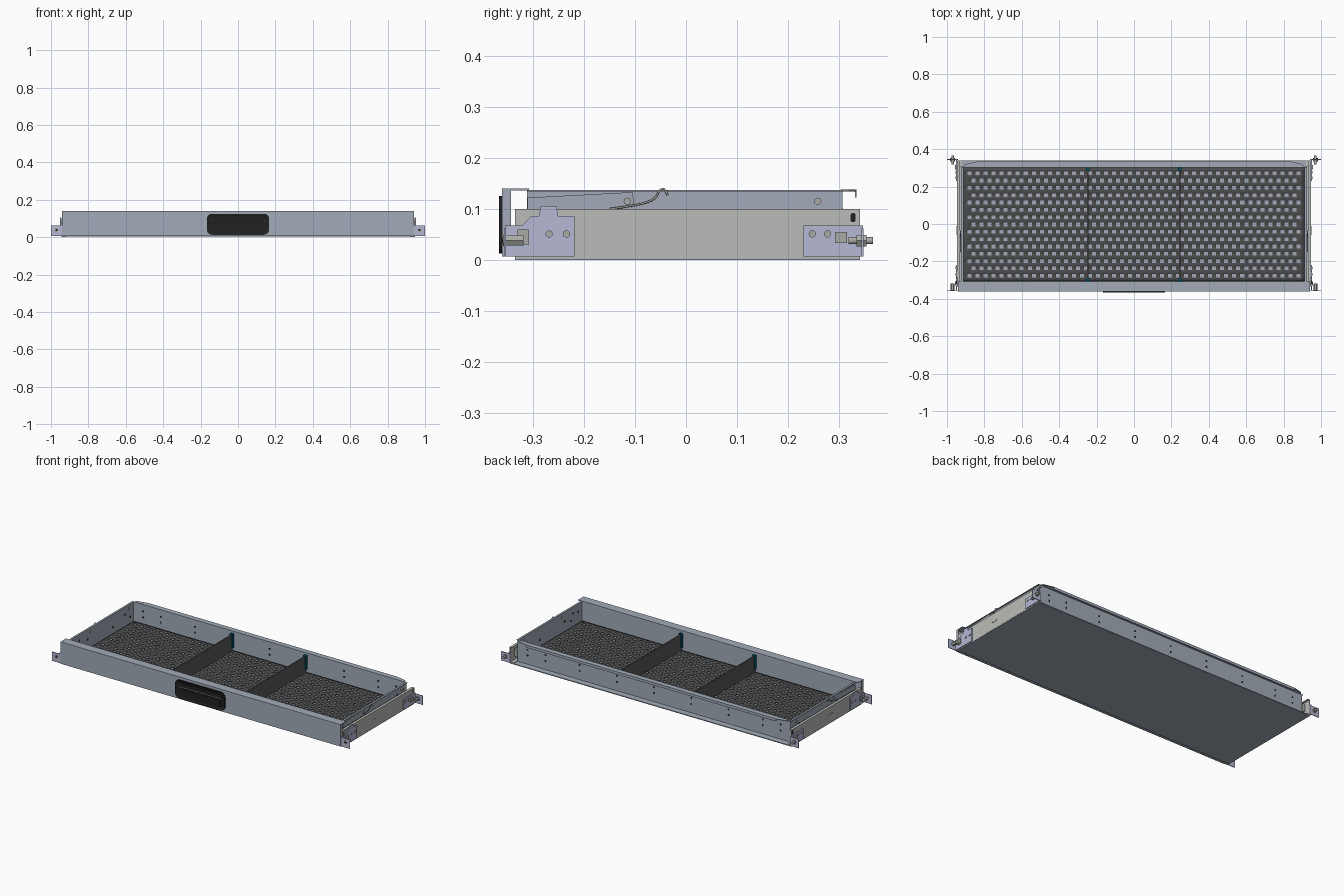
import bpy, bmesh, math
from mathutils import Vector

if "Cube" in bpy.data.objects:
    bpy.data.objects.remove(bpy.data.objects["Cube"])


def material(name, rgb):
    m = bpy.data.materials.new(name)
    m.diffuse_color = (*rgb, 1)
    m.use_nodes = True
    m.node_tree.nodes["Principled BSDF"].inputs["Base Color"].default_value = m.diffuse_color
    return m


STEEL = material("blue_grey_steel", (0.36, 0.41, 0.48))
RAIL = material("rail_grey", (0.5, 0.5, 0.48))
BRACKET = material("bracket_lavender", (0.46, 0.48, 0.66))
MAT = material("mat_rubber", (0.07, 0.07, 0.07))
DIVIDER = material("divider_grey", (0.1, 0.1, 0.1))
TEAL = material("clip_teal", (0.0, 0.09, 0.15))
BLACK = material("handle_black", (0.015, 0.015, 0.015))
BOLT = material("bolt_grey", (0.4, 0.4, 0.38))


def finish(name, bm, mat):
    bmesh.ops.recalc_face_normals(bm, faces=bm.faces)
    me = bpy.data.meshes.new(name)
    bm.to_mesh(me)
    bm.free()
    ob = bpy.data.objects.new(name, me)
    bpy.context.collection.objects.link(ob)
    me.materials.append(mat)
    return ob


def prism(name, pts, axis, a, b, mat):
    """Extrude a 2D outline along an axis: x -> (y,z), y -> (x,z), z -> (x,y)."""
    def place(p, t):
        return {"x": (t, p[0], p[1]), "y": (p[0], t, p[1]), "z": (p[0], p[1], t)}[axis]
    bm = bmesh.new()
    f = bm.faces.new([bm.verts.new(place(p, a)) for p in pts])
    ext = bmesh.ops.extrude_face_region(bm, geom=[f], use_keep_orig=True)
    vs = [v for v in ext["geom"] if isinstance(v, bmesh.types.BMVert)]
    bmesh.ops.translate(bm, verts=vs, vec=Vector(place((0, 0), b - a)))
    return finish(name, bm, mat)


def box(name, x0, x1, y0, y1, z0, z1, mat=STEEL):
    return prism(name, [(x0, y0), (x1, y0), (x1, y1), (x0, y1)], "z", z0, z1, mat)


def disc(name, axis, c, r, a, b, mat=BOLT, n=16):
    pts = [(c[0] + r * math.cos(2 * math.pi * i / n), c[1] + r * math.sin(2 * math.pi * i / n))
           for i in range(n)]
    return prism(name, pts, axis, a, b, mat)


def rounded(cx, cz, w, h, r, n=5):
    pts = []
    for k, (sx, sz) in enumerate([(1, 1), (-1, 1), (-1, -1), (1, -1)]):
        for i in range(n + 1):
            t = math.pi / 2 * (k + i / n)
            pts.append((cx + sx * (w / 2 - r) + r * math.cos(t),
                        cz + sz * (h / 2 - r) + r * math.sin(t)))
    return pts


# Bottom cover and drawer tray
box("bottom_cover", -0.945, 0.945, -0.335, 0.34, 0, 0.005)
box("tray_floor", -0.915, 0.915, -0.31, 0.306, 0.012, 0.016)
box("back_wall", -0.915, 0.915, 0.302, 0.306, 0.007, 0.137)
prism("back_wall_flange", [(-0.915, 0.302), (0.915, 0.302), (0.9, 0.32), (0.84, 0.334),
                           (-0.84, 0.334), (-0.9, 0.32)], "z", 0.134, 0.138, STEEL)
box("back_wall_lip", -0.84, 0.84, 0.331, 0.334, 0.122, 0.137)

# Folded front panel
box("front_skin", -0.94, 0.94, -0.36, -0.356, 0.007, 0.14)
box("front_top_flange", -0.94, 0.94, -0.36, -0.307, 0.136, 0.14)
box("front_bottom_flange", -0.94, 0.94, -0.36, -0.338, 0.007, 0.011)
box("front_inner_wall", -0.915, 0.915, -0.311, -0.307, 0.012, 0.137)

# Perforated mat with staggered holes
NX, NY = 85, 31
bm = bmesh.new()
grid = [[bm.verts.new((-0.911 + 1.822 * i / NX, -0.306 + 0.607 * j / NY, 0.016))
         for i in range(NX + 1)] for j in range(NY + 1)]
for j in range(NY):
    for i in range(NX):
        hole = j % 2 == 1 and (i + j // 2) % 2 == 1 and 0 < i < NX - 1
        if not hole:
            bm.faces.new((grid[j][i], grid[j][i + 1], grid[j + 1][i + 1], grid[j + 1][i]))
mat_ob = finish("perforated_mat", bm, MAT)
sol = mat_ob.modifiers.new("thickness", "SOLIDIFY")
sol.thickness, sol.offset = 0.005, 0
mat_ob.location.z = 0.0028

# Dividers with end clips
for x in (-0.248, 0.245):
    box("divider", x - 0.004, x + 0.004, -0.305, 0.295, 0.021, 0.12, DIVIDER)
    box("divider_rear_clip", x - 0.009, x + 0.009, 0.287, 0.302, 0.04, 0.125, TEAL)
    box("divider_front_clip", x - 0.009, x + 0.009, -0.307, -0.292, 0.04, 0.125, TEAL)

# Holes along the back wall, drawn as dark plugs through the sheet
for x in (-0.85, -0.73, -0.5, -0.25, 0, 0.25, 0.5, 0.73, 0.85):
    for z in (0.06, 0.095):
        disc("back_wall_hole", "y", (x, z), 0.006, 0.3012, 0.3068, BLACK, 12)

# Handle: recessed escutcheon with grip bar
pts = rounded(0, 0.069, 0.334, 0.112, 0.028)
bm = bmesh.new()
face = bm.faces.new([bm.verts.new((p[0], -0.358, p[1])) for p in pts])
r = bmesh.ops.extrude_face_region(bm, geom=[face], use_keep_orig=True)
bmesh.ops.translate(bm, verts=[v for v in r["geom"] if isinstance(v, bmesh.types.BMVert)],
                    vec=(0, -0.008, 0))
front = min((f for f in bm.faces), key=lambda f: f.calc_center_median().y)
bmesh.ops.recalc_face_normals(bm, faces=bm.faces)
bmesh.ops.inset_individual(bm, faces=[front], thickness=0.012)
bmesh.ops.translate(bm, verts=list(front.verts), vec=(0, 0.005, 0))
finish("handle_surround", bm, BLACK)
prism("handle_grip", rounded(0, 0.098, 0.3, 0.026, 0.01), "y", -0.3655, -0.36, BLACK)
prism("handle_lower_plate", rounded(0, 0.05, 0.27, 0.048, 0.012), "y", -0.3635, -0.36, BLACK)
box("handle_highlight_strip", -0.145, 0.145, -0.3655, -0.361, 0.083, 0.0855, BOLT)

FRONT_BRACKET = [(-0.354, 0.007), (-0.218, 0.007), (-0.218, 0.086), (-0.25, 0.086), (-0.254, 0.106),
                 (-0.284, 0.106), (-0.288, 0.086), (-0.303, 0.086), (-0.32, 0.068), (-0.354, 0.068)]
LATCH = [(-0.31, 0.095), (-0.31, 0.122), (-0.12, 0.132), (-0.104, 0.132), (-0.102, 0.106), (-0.15, 0.095)]
ARROW = [(-0.058, 0.047), (-0.033, 0.047), (-0.033, 0.042), (-0.012, 0.0515),
         (-0.033, 0.061), (-0.033, 0.056), (-0.058, 0.056)]

# Everything at the two sides
for s in (-1, 1):
    def sbox(name, x0, x1, *rest):
        return box(name, s * x0, s * x1, *rest)

    # Tray side wall and front panel return
    sbox("side_wall", 0.912, 0.916, -0.31, 0.306, 0.012, 0.137)
    sbox("side_wall_flange", 0.912, 0.924, -0.31, 0.306, 0.134, 0.137)
    sbox("front_end_return", 0.936, 0.94, -0.36, -0.342, 0.007, 0.14)
    prism("latch_plate", LATCH, "x", s * 0.917, s * 0.922, STEEL)
    for y in (-0.115, 0.258):
        disc("side_wall_screw", "x", (y, 0.115), 0.007, s * 0.908, s * 0.926)
    for y, z in ((-0.27, 0.09), (-0.22, 0.1), (-0.2, 0.06), (-0.14, 0.08), (0.1, 0.06), (0.22, 0.09), (0.27, 0.06)):
        disc("side_wall_hole", "x", (y, z), 0.007, s * 0.9113, s * 0.9167, BLACK, 12)

    # Outer rail channel and inner slide
    sbox("rail_web", 0.942, 0.946, -0.335, 0.34, 0.003, 0.1, RAIL)
    sbox("rail_top_flange", 0.93, 0.946, -0.335, 0.34, 0.097, 0.1, RAIL)
    sbox("rail_bottom_flange", 0.92, 0.946, -0.335, 0.34, 0.005, 0.009, RAIL)
    sbox("slide_member", 0.918, 0.934, -0.33, 0.31, 0.035, 0.08, RAIL)
    prism("rail_arrow", ARROW, "x", s * 0.945, s * 0.948, RAIL)
    prism("rail_slot", rounded(0.327, 0.083, 0.01, 0.018, 0.0045), "x", s * 0.945, s * 0.9467, BLACK)

    # Mounting brackets with end tabs, bolts and screws
    prism("front_bracket", FRONT_BRACKET, "x", s * 0.946, s * 0.951, BRACKET)
    sbox("rear_bracket", 0.946, 0.951, 0.23, 0.346, 0.007, 0.068, BRACKET)
    sbox("front_tab", 0.94, 1.0, -0.356, -0.352, 0.007, 0.062, BRACKET)
    sbox("rear_tab", 0.94, 1.0, 0.343, 0.347, 0.007, 0.062, BRACKET)
    c = (s * 0.97, 0.038)
    disc("front_nut", "y", c, 0.011, -0.352, -0.318, BOLT, 6)
    disc("front_bolt_ring", "y", c, 0.011, -0.358, -0.356)
    disc("front_bolt_hole", "y", c, 0.006, -0.3586, -0.357, BLACK)
    disc("rear_nut", "y", c, 0.013, 0.334, 0.353, BOLT, 6)
    disc("rear_bolt", "y", c, 0.007, 0.318, 0.366)
    sbox("front_bracket_clip", 0.95, 0.958, -0.33, -0.307, 0.03, 0.06, BOLT)
    sbox("rear_bracket_clip", 0.95, 0.958, 0.292, 0.315, 0.033, 0.055, BOLT)
    for y in (-0.268, -0.234, 0.247, 0.277):
        disc("bracket_screw", "x", (y, 0.051), 0.007, s * 0.948, s * 0.955)

    # Bent release wire
    cu = bpy.data.curves.new("release_wire", "CURVE")
    cu.dimensions, cu.bevel_depth, cu.bevel_resolution = "3D", 0.002, 2
    sp = cu.splines.new("NURBS")
    wire = [(-0.15, 0.1), (-0.1, 0.106), (-0.06, 0.118), (-0.052, 0.138), (-0.04, 0.14), (-0.036, 0.126)]
    sp.points.add(len(wire) - 1)
    for p, (y, z) in zip(sp.points, wire):
        p.co = (s * 0.927, y, z, 1)
    sp.use_endpoint_u, sp.order_u = True, 3
    ob = bpy.data.objects.new("release_wire", cu)
    bpy.context.collection.objects.link(ob)
    cu.materials.append(BOLT)

# Smooth round parts while keeping folds sharp
for ob in bpy.context.scene.objects:
    ob.select_set(ob.type == "MESH")
bpy.context.view_layer.objects.active = bpy.data.objects["handle_surround"]
bpy.ops.object.shade_smooth_by_angle(angle=math.radians(30))
